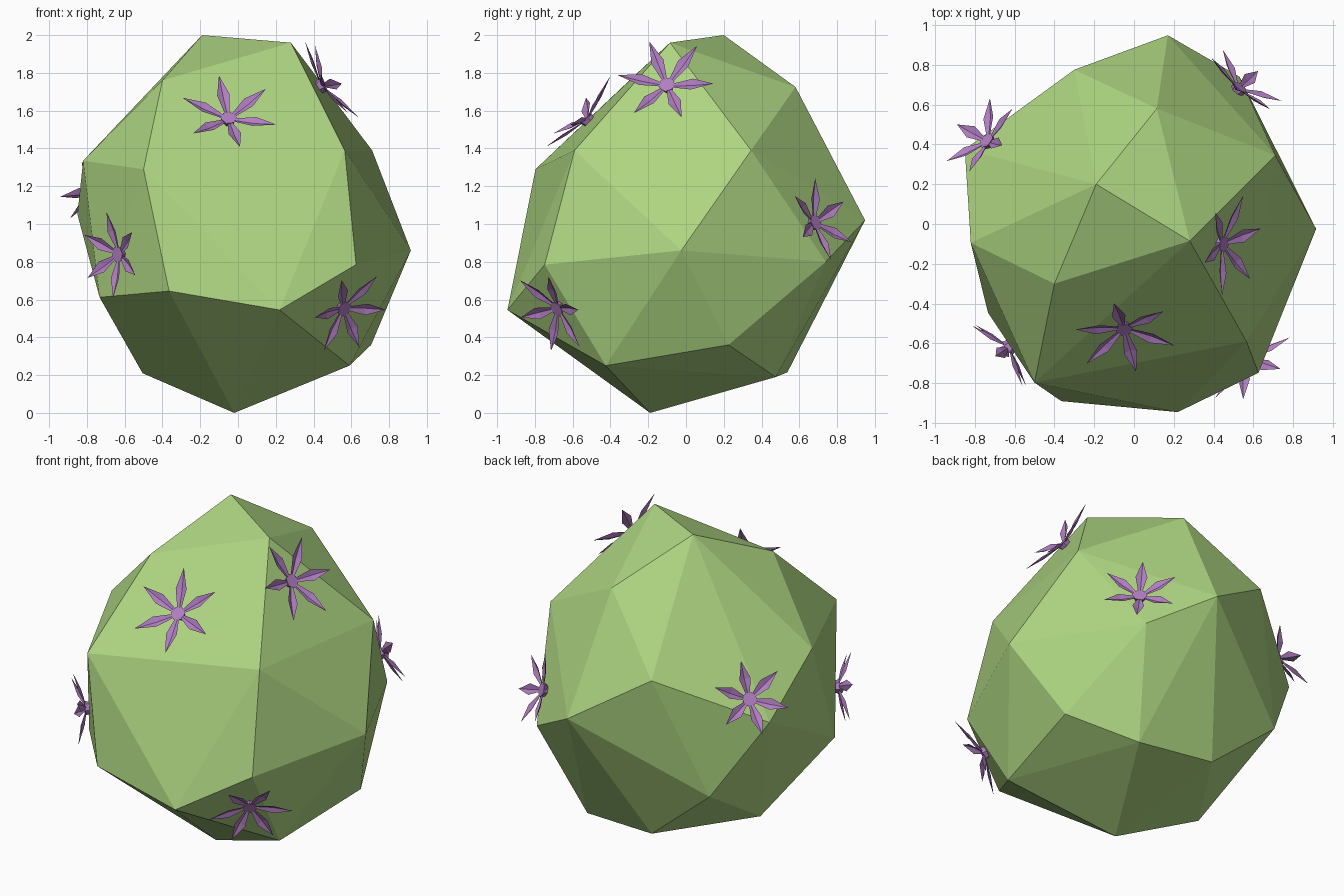
import bpy, bmesh, math
from mathutils import Vector
from mathutils.bvhtree import BVHTree

if "Cube" in bpy.data.objects:
    bpy.data.objects.remove(bpy.data.objects["Cube"])


def material(name, rgb):
    m = bpy.data.materials.new(name)
    m.diffuse_color = (*rgb, 1)
    m.use_nodes = True
    m.node_tree.nodes["Principled BSDF"].inputs["Base Color"].default_value = m.diffuse_color
    return m


def add_object(name, bm, mat):
    me = bpy.data.meshes.new(name)
    bm.to_mesh(me)
    me.materials.append(mat)
    ob = bpy.data.objects.new(name, me)
    bpy.context.collection.objects.link(ob)
    return ob


green = material("light green", (0.42, 0.665, 0.22))
purple = material("soft purple", (0.44, 0.21, 0.54))

# Faceted boulder-like body: convex hull of its corner points
corners = [
    (-.19, .20, 2.0), (.28, -.085, 1.96), (.115, .58, 1.725), (-.40, -.30, 1.76),
    (.71, .345, 1.39), (.565, -.59, 1.39), (-.50, -.797, 1.29), (-.82, -.095, 1.335),
    (-.30, .775, 1.32), (-.85, .375, 1.05), (.17, .948, 1.02), (.53, .74, .80),
    (.915, -.025, .86), (.625, -.748, .785), (.22, -.945, .545), (-.365, -.89, .645),
    (-.733, -.447, .612), (-.57, .577, .58), (.705, .225, .36), (.59, -.425, .25),
    (.36, .475, .19), (-.135, .537, .215), (-.505, -.025, .21), (-.02, -.19, 0),
]
body = bmesh.new()
for c in corners:
    body.verts.new(c)
bmesh.ops.convex_hull(body, input=body.verts)
bmesh.ops.recalc_face_normals(body, faces=body.faces)
tree = BVHTree.FromBMesh(body)
add_object("body", body, green)


def flower(name, center, tip, length):
    """Six folded petals round a hexagonal button, lying on the nearest facet."""
    spot, n, _, _ = tree.find_nearest(Vector(center))
    origin = spot + n * 0.02
    d = Vector(tip) - Vector(center)
    ax = (d - n * d.dot(n)).normalized()
    ay = n.cross(ax)
    bm = bmesh.new()

    def vert(r, side, h, ang):
        x = r * math.cos(ang) - side * math.sin(ang)
        y = r * math.sin(ang) + side * math.cos(ang)
        return bm.verts.new(origin + ax * x + ay * y + n * h)

    # button
    angs = [math.radians(60 * i + 30) for i in range(6)]
    top = [vert(.043, 0, .008, a) for a in angs]
    low = [vert(.035, 0, -.02, a) for a in angs]
    bm.faces.new(top)
    bm.faces.new(low[::-1])
    for i in range(6):
        j = (i + 1) % 6
        bm.faces.new((low[i], low[j], top[j], top[i]))
    # petals, each creased down the middle
    for i in range(6):
        a = math.radians(60 * i)
        point = vert(length * .97, 0, .06, a)
        mid = vert(length * .52, 0, .020, a)
        base = vert(.03, 0, 0, a)
        for s in (1, -1):
            edge = vert(length * .52, s * .034, .036, a)
            root = vert(.03, s * .012, .004, a)
            f = [base, mid, edge, root], [mid, point, edge]
            for loop in f:
                bm.faces.new(loop if s > 0 else loop[::-1])
    add_object(name, bm, purple)


# name, button position, tip of one petal, petal length
for args in [
    ("flower_front", (-.05, -.525, 1.555), (-.10, -.41, 1.80), .27),
    ("flower_upper_right", (.44, -.10, 1.73), (.417, .056, 1.947), .268),
    ("flower_back_right", (.535, .69, 1.01), (.44, .845, .905), .235),
    ("flower_low_right", (.55, -.67, .56), (.775, -.565, .55), .25),
    ("flower_front_left", (-.63, -.62, .84), (-.655, -.63, 1.074), .235),
    ("flower_back_left", (-.735, .415, 1.18), (-.915, .30, 1.126), .23),
]:
    flower(*args)
